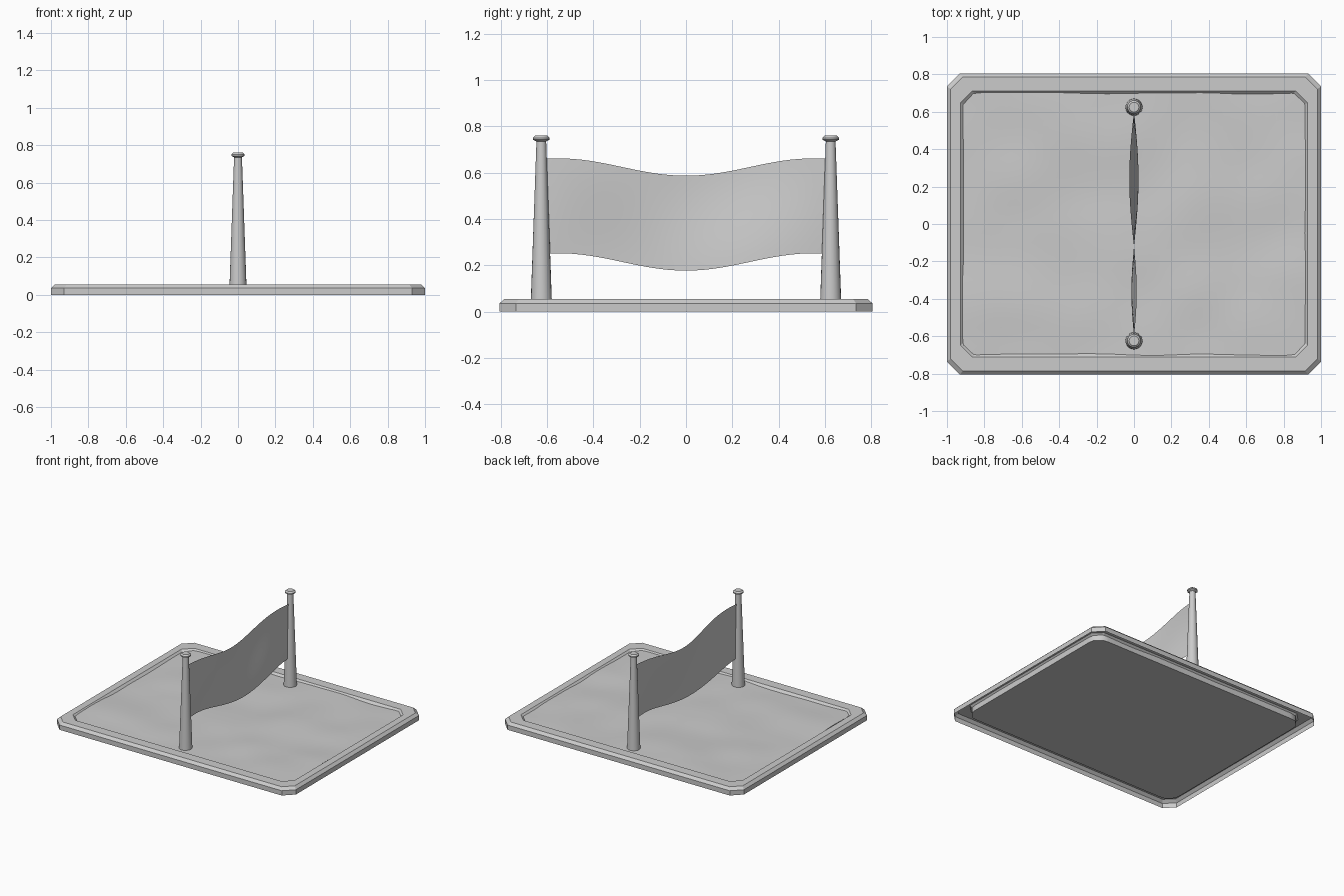
import bpy, bmesh, math
from mathutils import Vector, noise

if "Cube" in bpy.data.objects:
    bpy.data.objects.remove(bpy.data.objects["Cube"])


def make(name, bm, smooth=None):
    bmesh.ops.recalc_face_normals(bm, faces=bm.faces)
    me = bpy.data.meshes.new(name)
    bm.to_mesh(me)
    bm.free()
    ob = bpy.data.objects.new(name, me)
    bpy.context.collection.objects.link(ob)
    if smooth:
        bpy.ops.object.select_all(action='DESELECT')
        ob.select_set(True)
        bpy.context.view_layer.objects.active = ob
        bpy.ops.object.shade_smooth_by_angle(angle=math.radians(smooth))
    return ob


def octagon(bm, x, y, c, z):
    pts = [(x, y - c), (x - c, y), (c - x, y), (-x, y - c),
           (-x, c - y), (c - x, -y), (x - c, -y), (x, c - y)]
    return [bm.verts.new((px, py, z)) for px, py in pts]


def bridge(bm, a, b):
    n = len(a)
    for i in range(n):
        j = (i + 1) % n
        bm.faces.new((a[i], a[j], b[j], b[i]))


# Court frame: chamfered border swept around an octagonal outline, open below
bm = bmesh.new()
rings = [octagon(bm, *r) for r in (
    (1.0, 0.805, 0.07, 0.0), (1.0, 0.805, 0.07, 0.036), (0.98, 0.785, 0.064, 0.055),
    (0.928, 0.712, 0.064, 0.055), (0.905, 0.69, 0.057, 0.034), (0.905, 0.69, 0.057, 0.002))]
for a, b in zip(rings, rings[1:]):
    bridge(bm, a, b)
make("court_frame", bm)

# Sand: gently uneven grid with a flat underside
bm = bmesh.new()
bmesh.ops.create_grid(bm, x_segments=36, y_segments=28, size=1)
for v in bm.verts:
    v.co.x *= 0.917
    v.co.y *= 0.702
    # pull the corners in to follow the chamfered border
    over = abs(v.co.x) + abs(v.co.y) - (0.917 + 0.702 - 0.06)
    if over > 0:
        v.co.x -= math.copysign(over / 2, v.co.x)
        v.co.y -= math.copysign(over / 2, v.co.y)
    n = noise.noise(Vector((v.co.x * 3.2, v.co.y * 3.2, 1.7)))
    v.co.z = 0.043 + 0.011 * n
edges = [e for e in bm.edges if e.is_boundary]
low = bmesh.ops.extrude_edge_only(bm, edges=edges)["geom"]
for v in (g for g in low if isinstance(g, bmesh.types.BMVert)):
    v.co.z = 0.002
bmesh.ops.holes_fill(bm, edges=[g for g in low if isinstance(g, bmesh.types.BMEdge)], sides=0)
make("sand", bm, 40)

# Posts: tapered round shafts with a flared cap
PROFILE = [(0.046, 0.03), (0.045, 0.058), (0.021, 0.735), (0.036, 0.743),
           (0.036, 0.751), (0.026, 0.76)]
for name, y in (("front_post", -0.625), ("back_post", 0.625)):
    bm = bmesh.new()
    loops = []
    for r, z in PROFILE:
        loops.append([bm.verts.new((r * math.cos(a), y + r * math.sin(a), z))
                      for a in (k * math.tau / 20 for k in range(20))])
    for a, b in zip(loops, loops[1:]):
        bridge(bm, a, b)
    bm.faces.new(loops[0])
    bm.faces.new(loops[-1])
    make(name, bm, 30)

# Net: thin sagging sheet with a slight billow that twists along its length
bm = bmesh.new()
NY, NZ = 32, 12
grid = []
for i in range(NY + 1):
    y = -0.602 + 1.204 * i / NY
    sag = 0.0375 * (1 + math.cos(math.pi * y / 0.55)) if abs(y) < 0.55 else 0
    t = y + 0.12
    billow = 0.026 * math.sin(math.pi * t / 0.722) if t > 0 else 0.015 * math.sin(math.pi * t / 0.482)
    row = []
    for j in range(NZ + 1):
        v = j / NZ
        x = billow * math.cos(math.pi * (0.12 + 0.8 * v))
        row.append(bm.verts.new((x, y, 0.252 + 0.41 * v - sag)))
    grid.append(row)
for i in range(NY):
    for j in range(NZ):
        bm.faces.new((grid[i][j], grid[i + 1][j], grid[i + 1][j + 1], grid[i][j + 1]))
make("net", bm, 40)
